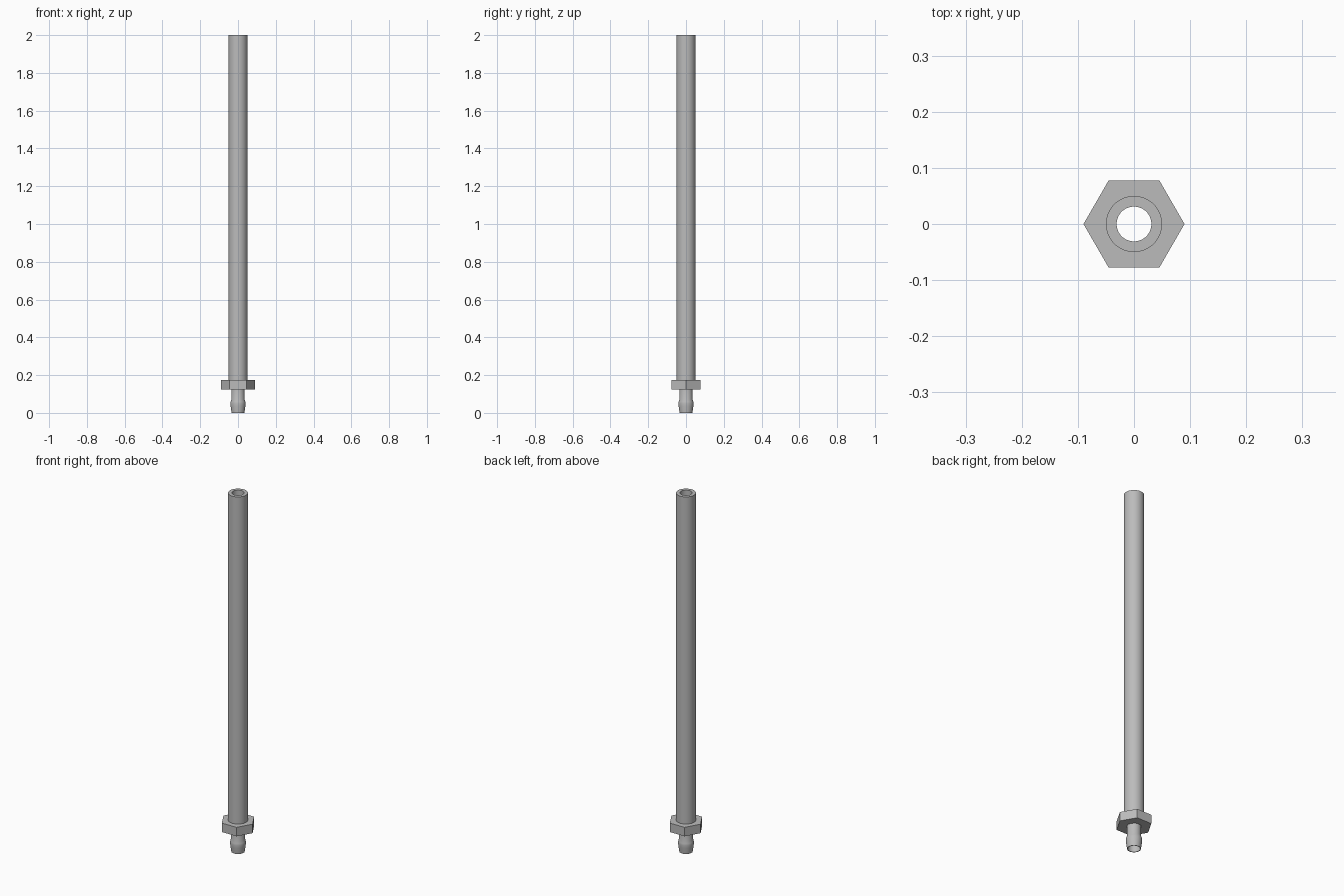
import bpy, bmesh, math

cube = bpy.data.objects.get("Cube")
if cube:
    bpy.data.objects.remove(cube)

# Single plain metal colour
metal = bpy.data.materials.new("grey metal")
metal.use_nodes = True
grey = (0.5, 0.5, 0.5, 1)
metal.diffuse_color = grey
metal.node_tree.nodes["Principled BSDF"].inputs["Base Color"].default_value = grey


def lathe(name, profile, sides, smooth):
    """Revolve a closed (radius, height) loop around z."""
    bm = bmesh.new()
    rings = []
    for i in range(sides):
        a = math.tau * i / sides
        rings.append([bm.verts.new((r * math.cos(a), r * math.sin(a), z)) for r, z in profile])
    n = len(profile)
    for i in range(sides):
        here, there = rings[i], rings[(i + 1) % sides]
        for j in range(n):
            k = (j + 1) % n
            bm.faces.new((here[j], there[j], there[k], here[k]))
    bmesh.ops.recalc_face_normals(bm, faces=bm.faces)
    mesh = bpy.data.meshes.new(name)
    bm.to_mesh(mesh)
    bm.free()
    mesh.materials.append(metal)
    obj = bpy.data.objects.new(name, mesh)
    bpy.context.collection.objects.link(obj)
    if smooth:
        bpy.ops.object.select_all(action="DESELECT")
        obj.select_set(True)
        bpy.context.view_layer.objects.active = obj
        bpy.ops.object.shade_smooth_by_angle(angle=math.radians(30))
    return obj


BORE = 0.031

# Long hollow tube
lathe("tube", [(BORE, 0.15), (0.05, 0.15), (0.05, 2), (BORE, 2)], 64, True)

# Barbed hose end: tapered tip, bulge, then a straight neck
lathe("barbed_end", [(BORE, 0), (0.034, 0), (0.039, 0.035), (0.04, 0.05),
                     (0.039, 0.06), (0.035, 0.07), (0.035, 0.15), (BORE, 0.15)], 64, True)

# Hexagonal collar with corners on the x axis
lathe("hex_collar", [(0.038, 0.125), (0.09, 0.125), (0.09, 0.175), (0.038, 0.175)], 6, False)
